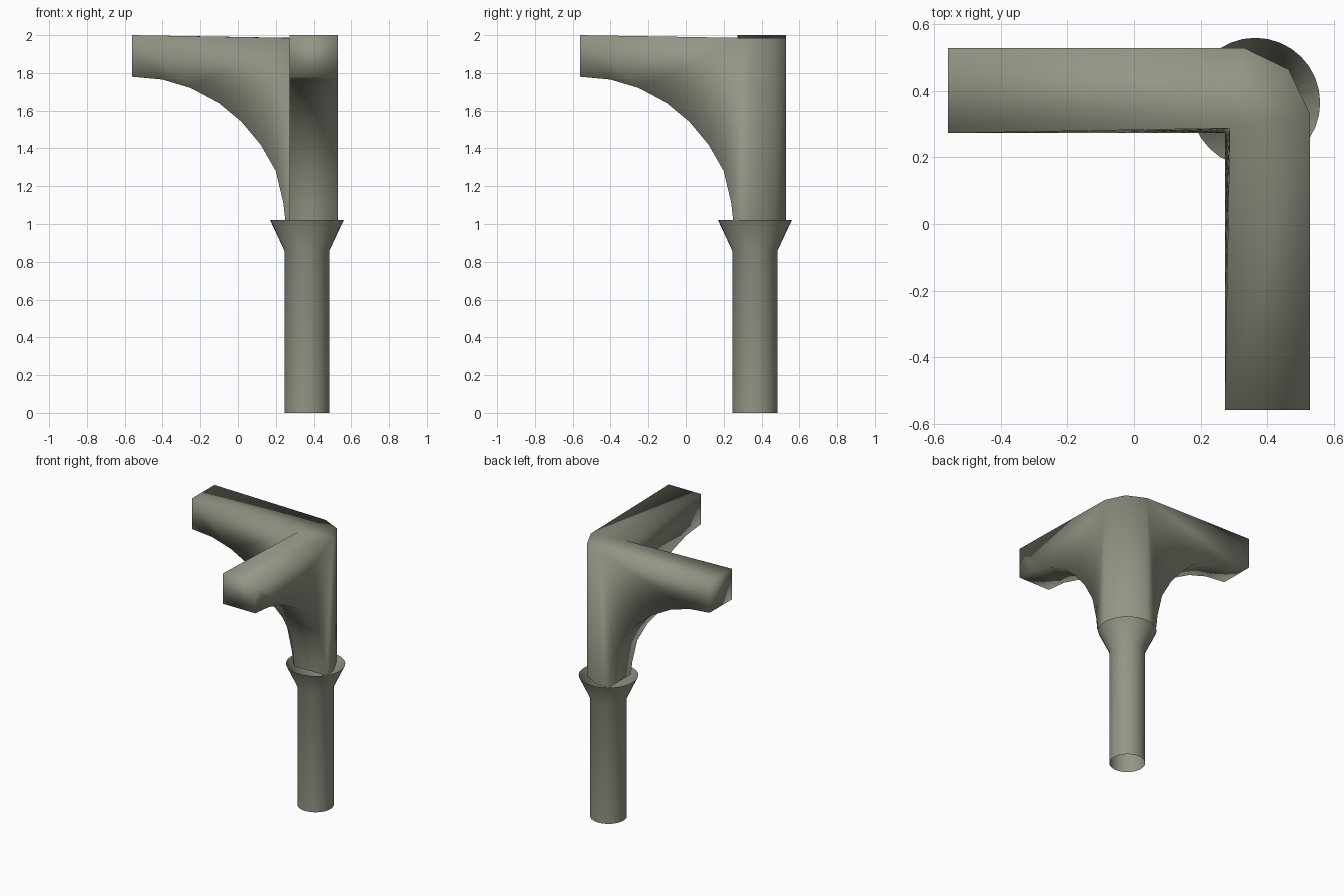
import bpy, bmesh, math

if "Cube" in bpy.data.objects:
    bpy.data.objects.remove(bpy.data.objects["Cube"])

mat = bpy.data.materials.new("weathered grey green")
mat.diffuse_color = (0.30, 0.30, 0.24, 1)
mat.use_nodes = True
mat.node_tree.nodes["Principled BSDF"].inputs["Base Color"].default_value = mat.diffuse_color

CX = CY = 0.365          # column axis
LO, HI = 0.273, 0.53     # inner and outer side of the arms
BASE = 1.02              # foot of the bracket


def finish(bm, name):
    bmesh.ops.remove_doubles(bm, verts=bm.verts, dist=0.0005)
    bmesh.ops.recalc_face_normals(bm, faces=bm.faces)
    for f in bm.faces:
        f.smooth = True
    me = bpy.data.meshes.new(name)
    bm.to_mesh(me)
    bm.free()
    me.materials.append(mat)
    ob = bpy.data.objects.new(name, me)
    bpy.context.collection.objects.link(ob)
    return ob


# Round column with flared open collar
bm = bmesh.new()
N = 32
rings = []
for r, z in [(0.12, 0), (0.12, 0.86), (0.195, BASE)]:
    rings.append([bm.verts.new((CX + r * math.cos(2 * math.pi * i / N),
                                CY + r * math.sin(2 * math.pi * i / N), z)) for i in range(N)])
for a, b in zip(rings, rings[1:]):
    for i in range(N):
        j = (i + 1) % N
        bm.faces.new((a[i], a[j], b[j], b[i]))
finish(bm, "column")

# Two-armed corner bracket: one arm along -x, the other is its x/y swap
curve = [(-0.56, 1.78), (-0.40, 1.765), (-0.25, 1.72), (-0.10, 1.64), (0.02, 1.54),
         (0.12, 1.42), (0.20, 1.28), (0.24, 1.11), (0.25, BASE)]
TOP_IN = 1.985
bm = bmesh.new()


def face(pts, swap):
    bm.faces.new([bm.verts.new((p[1], p[0], p[2]) if swap else p) for p in pts])


for swap in (False, True):
    inner = [(t, LO, z) for t, z in curve]
    outer = [(t, HI, z) for t, z in curve]
    tip_in, tip_out = (-0.56, LO, 2), (-0.56, HI, 2)
    nook_top, nook_foot = (0.288, 0.288, TOP_IN), (LO, LO, BASE)
    side_top, side_foot = (0.33, HI, TOP_IN), (0.33, HI, BASE)
    corner_top, corner_foot = (0.465, 0.465, TOP_IN), (0.465, 0.465, BASE)
    for k in range(len(curve) - 1):                              # curved underside
        face([inner[k], inner[k + 1], outer[k + 1], outer[k]], swap)
    face(inner + [nook_foot, nook_top, tip_in], swap)            # inner side
    face(outer + [side_foot, side_top, tip_out], swap)           # outer side
    face([inner[0], outer[0], tip_out, tip_in], swap)            # arm end
    face([tip_in, tip_out, side_top, nook_top], swap)            # arm top
    face([nook_top, side_top, corner_top], swap)                 # corner top
    face([side_top, side_foot, corner_foot, corner_top], swap)   # chamfered back
finish(bm, "corner_bracket")
